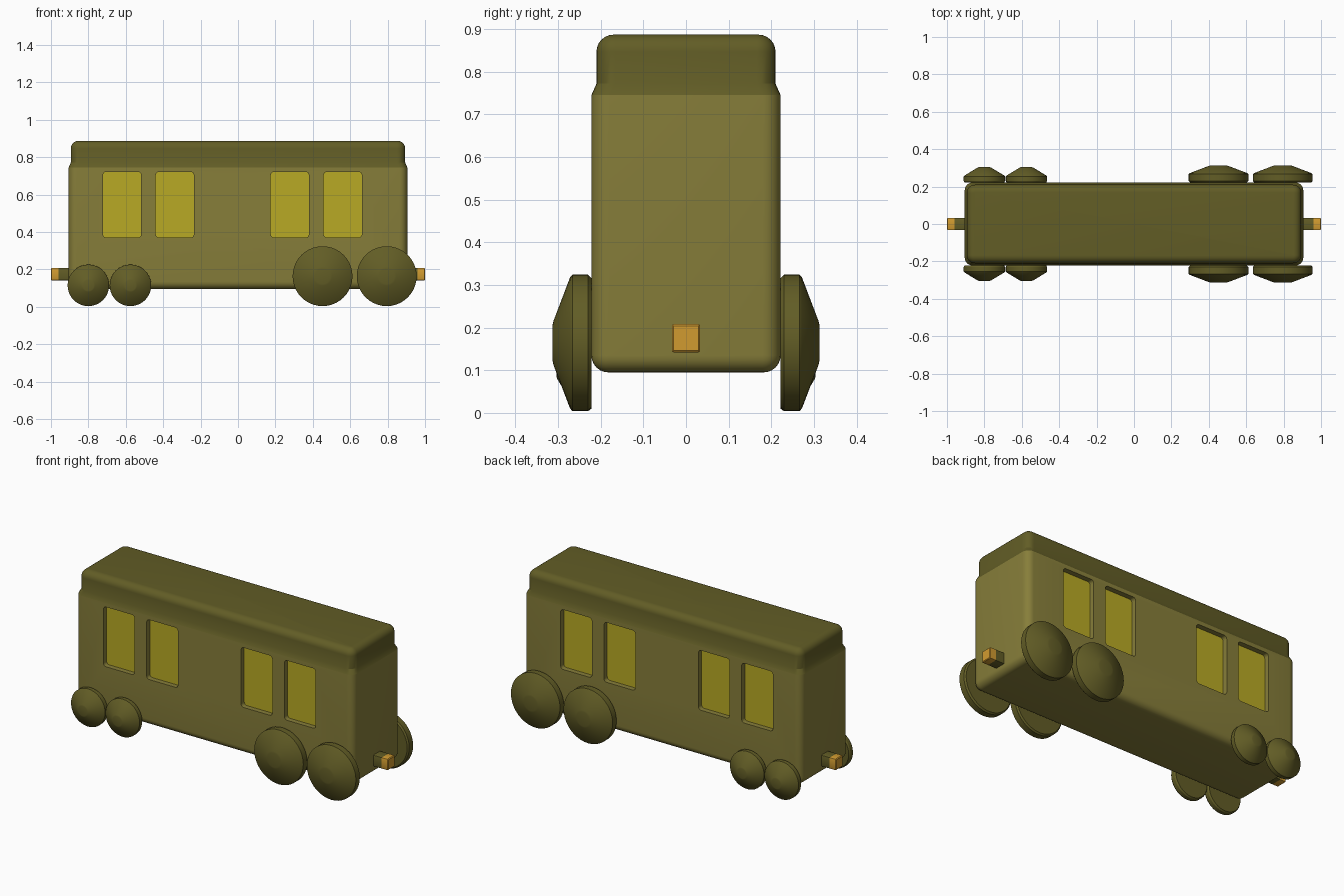
import bpy, bmesh
from math import sin, cos, pi
from mathutils import Matrix, Vector

if "Cube" in bpy.data.objects:
    bpy.data.objects.remove(bpy.data.objects["Cube"])


def material(name, rgb):
    m = bpy.data.materials.new(name)
    m.diffuse_color = (*rgb, 1)
    m.use_nodes = True
    m.node_tree.nodes["Principled BSDF"].inputs["Base Color"].default_value = m.diffuse_color
    return m


OLIVE = material("olive", (0.242, 0.209, 0.042))
DARK = material("dark_olive", (0.122, 0.109, 0.019))
YELLOW = material("window_yellow", (0.485, 0.402, 0.018))
ORANGE = material("orange", (0.64, 0.33, 0.03))


def loft_into(bm, sections, matrix, n):
    """Skin rounded-rectangle sections (half x, half y, corner radius, z)."""
    rings = []
    for hx, hy, r, z in sections:
        ring = []
        for q, (sx, sy) in enumerate(((1, 1), (-1, 1), (-1, -1), (1, -1))):
            for i in range(n + 1):
                a = (q + i / n) * pi / 2
                p = Vector((sx * (hx - r) + r * cos(a), sy * (hy - r) + r * sin(a), z))
                ring.append(bm.verts.new(matrix @ p))
        rings.append(ring)
    count = len(rings[0])
    for a, b in zip(rings, rings[1:]):
        for i in range(count):
            j = (i + 1) % count
            bm.faces.new((a[i], a[j], b[j], b[i]))
    bm.faces.new(rings[0][::-1])
    bm.faces.new(rings[-1])


def build(name, lofts, mat, n=6):
    bm = bmesh.new()
    for sections, matrix in lofts:
        loft_into(bm, sections, matrix, n)
    bmesh.ops.remove_doubles(bm, verts=bm.verts, dist=1e-5)
    bmesh.ops.recalc_face_normals(bm, faces=bm.faces)
    mesh = bpy.data.meshes.new(name)
    bm.to_mesh(mesh)
    bm.free()
    mesh.materials.append(mat)
    ob = bpy.data.objects.new(name, mesh)
    bpy.context.collection.objects.link(ob)
    return ob


def smooth(ob):
    bpy.ops.object.select_all(action='DESELECT')
    ob.select_set(True)
    bpy.context.view_layer.objects.active = ob
    bpy.ops.object.shade_smooth_by_angle(angle=0.5)


def sideways(x, z, side):
    """Local z points out of the given side of the carriage."""
    return Matrix.Translation((x, 0, z)) @ Matrix.Rotation(-side * pi / 2, 4, 'X')


I = Matrix.Identity(4)
HX, HY = 0.905, 0.222
R = 0.04
arc = [i / 6 * pi / 2 for i in range(7)]

# body with rounded lower edge
body_sections = [(HX - R * (1 - sin(a)), HY - R * (1 - sin(a)),
                  max(0.042 - R * (1 - sin(a)), 0.003), 0.095 + R * (1 - cos(a))) for a in arc]
body_sections.append((HX, HY, 0.042, 0.745))
body = build("carriage_body", [(body_sections, I)], OLIVE)

# window recesses and panes on both sides
windows, panes = [], []
for side in (-1, 1):
    for x in (-0.62, -0.338, 0.277, 0.56):
        m = sideways(x, 0.546, side)
        outline = (0.102, 0.176, 0.018)
        windows.append(([(*outline, 0.18), (*outline, 0.26)], m))
        panes.append(([(*outline, 0.175), (*outline, 0.192)], m))
cutter = build("window_cutter", windows, OLIVE)
cutter.hide_render = True
mod = body.modifiers.new("windows", 'BOOLEAN')
mod.operation = 'DIFFERENCE'
mod.solver = 'EXACT'
mod.object = cutter
bpy.context.view_layer.objects.active = body
bpy.ops.object.modifier_apply(modifier=mod.name)
bpy.data.objects.remove(cutter)
smooth(body)
smooth(build("window_panes", panes, YELLOW))

# roof: tapered collar, upright band and rounded top
RX, RY = 0.894, 0.21
roof_sections = [(HX, HY, 0.042, 0.745), (RX, RY, 0.044, 0.772)]
roof_sections += [(RX - R * (1 - cos(a)), RY - R * (1 - cos(a)),
                   0.044 - R * (1 - cos(a)), 0.847 + R * sin(a)) for a in arc]
smooth(build("roof", [(roof_sections, I)], DARK))

# conical wheels: (x, radius, rim thickness, hub reach)
for label, x, r, rim, reach in (("small_rear", -0.80, 0.111, 0.037, 0.304),
                                ("small_inner", -0.575, 0.111, 0.037, 0.304),
                                ("large_inner", 0.452, 0.16, 0.05, 0.313),
                                ("large_front", 0.795, 0.16, 0.05, 0.313)):
    profile = [(0.95 * r, 0.222), (r, 0.23), (r, 0.222 + rim - 0.006),
               (0.96 * r, 0.222 + rim), (0.32 * r, reach - 0.002), (0.26 * r, reach)]
    for side, tag in ((-1, "near"), (1, "far")):
        sections = [(q, q, q, y) for q, y in profile]
        smooth(build(f"{label}_wheel_{tag}", [(sections, sideways(x, r + 0.004, side))], DARK, 10))

# couplers at both ends: dark shank and orange tip
for end, tag in ((-1, "rear"), (1, "front")):
    m = Matrix.Translation((0, 0, 0.175)) @ Matrix.Rotation(end * pi / 2, 4, 'Y')
    s, b = 0.033, 0.004
    smooth(build(f"coupler_shank_{tag}", [([(s, s, b, 0.88), (s, s, b, 0.96)], m)], DARK, 2))
    smooth(build(f"coupler_tip_{tag}", [([(s, s, b, 0.96), (s, s, b, 1 - b),
                                          (s - b, s - b, 0.001, 1.0)], m)], ORANGE, 2))
